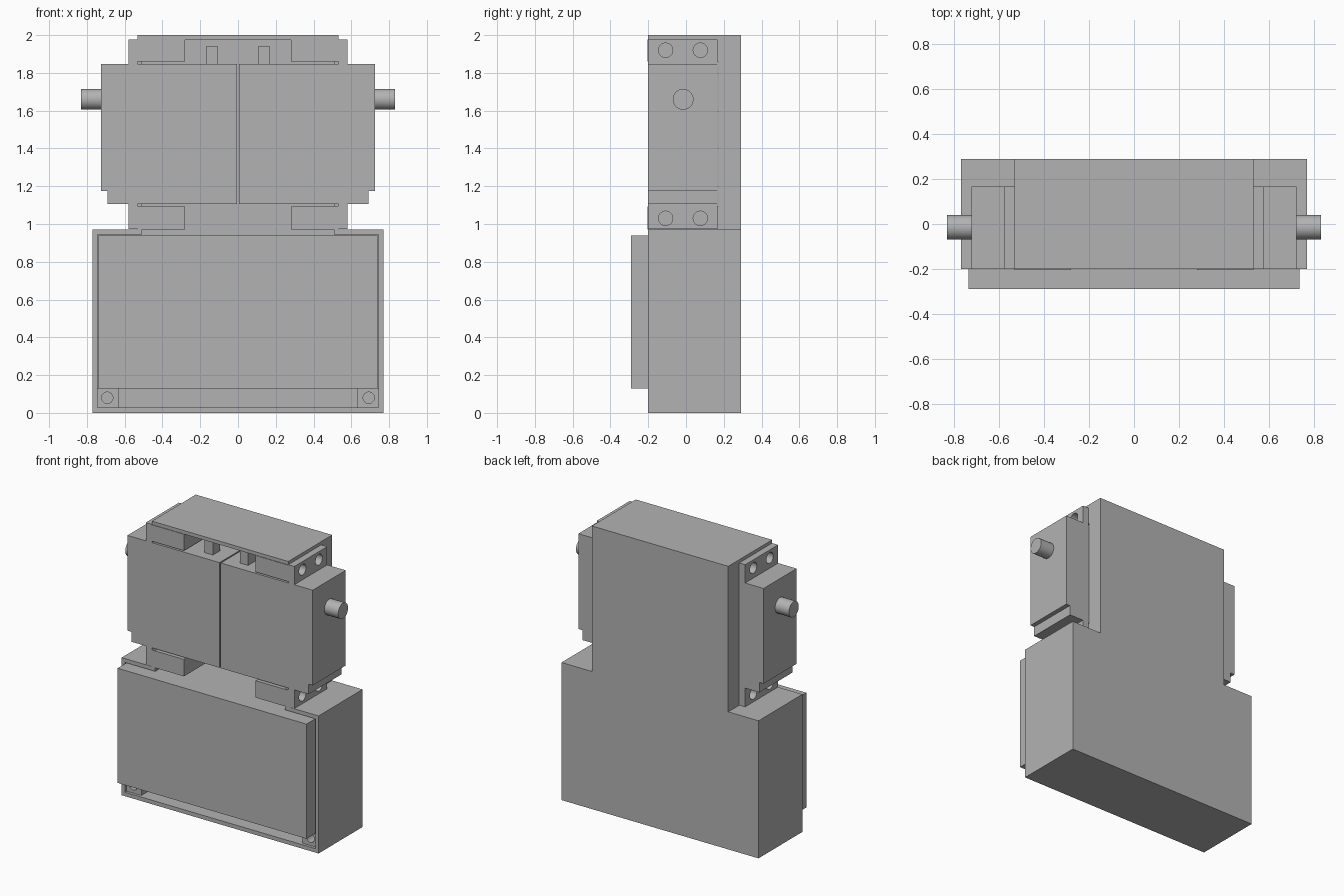
import bpy, bmesh, math
from mathutils import Matrix

if "Cube" in bpy.data.objects:
    bpy.data.objects.remove(bpy.data.objects["Cube"])

grey = bpy.data.materials.new("plain_grey")
grey.diffuse_color = (0.45, 0.45, 0.45, 1)
grey.use_nodes = True
grey.node_tree.nodes["Principled BSDF"].inputs["Base Color"].default_value = grey.diffuse_color


def finish(name, bm):
    bmesh.ops.recalc_face_normals(bm, faces=bm.faces)
    me = bpy.data.meshes.new(name)
    bm.to_mesh(me)
    bm.free()
    me.materials.append(grey)
    ob = bpy.data.objects.new(name, me)
    bpy.context.collection.objects.link(ob)
    return ob


def extrude(name, pts, y0, y1, side=1):
    """Extrude an x-z outline along y; side=-1 mirrors it in x."""
    bm = bmesh.new()
    face = bm.faces.new([bm.verts.new((x * side, y0, z)) for x, z in pts])
    new = bmesh.ops.extrude_face_region(bm, geom=[face])["geom"]
    bmesh.ops.translate(bm, vec=(0, y1 - y0, 0),
                        verts=[v for v in new if isinstance(v, bmesh.types.BMVert)])
    return finish(name, bm)


def box(name, x0, x1, y0, y1, z0, z1, side=1):
    return extrude(name, [(x0, z0), (x1, z0), (x1, z1), (x0, z1)], y0, y1, side)


def rod(name, centre, radius, length, axis):
    bm = bmesh.new()
    bmesh.ops.create_cone(bm, cap_ends=True, segments=32, radius1=radius,
                          radius2=radius, depth=length)
    turn = Matrix.Rotation(math.pi / 2, 4, "Y" if axis == "x" else "X")
    bm.transform(Matrix.Translation(centre) @ turn)
    return finish(name, bm)


def smooth(ob):
    bpy.ops.object.select_all(action="DESELECT")
    ob.select_set(True)
    bpy.context.view_layer.objects.active = ob
    bpy.ops.object.shade_smooth_by_angle()


def cut(targets, cutter):
    for ob in targets:
        mod = ob.modifiers.new("cut", "BOOLEAN")
        mod.operation = "DIFFERENCE"
        mod.solver = "EXACT"
        mod.object = cutter
        bpy.context.view_layer.objects.active = ob
        bpy.ops.object.modifier_apply(modifier=mod.name)
    bpy.data.objects.remove(cutter)


def tee(wide, narrow, bottom, shoulder, top):
    return [(-wide, bottom), (wide, bottom), (wide, shoulder), (narrow, shoulder),
            (narrow, top), (-narrow, top), (-narrow, shoulder), (-wide, shoulder)]


# Open-fronted T-shaped shell
shell = extrude("shell", tee(0.77, 0.533, 0, 0.972, 2.0), -0.2, 0.29)
cut([shell], extrude("cavity", tee(0.745, 0.507, 0.028, 0.945, 1.975), -0.3, 0.265))
cut([shell], box("side_openings", -0.7, 0.7, -0.3, 0.172, 1.095, 1.86))

# Battery box filling the lower half
box("battery_box", -0.738, 0.738, -0.29, 0.264, 0.13, 0.94)

servo_outline = [(0.005, 1.105), (0.533, 1.105), (0.533, 0.973), (0.58, 0.973),
                 (0.58, 1.105), (0.692, 1.105), (0.692, 1.175), (0.724, 1.175),
                 (0.724, 1.848), (0.58, 1.848), (0.58, 1.977), (0.533, 1.977),
                 (0.533, 1.848), (0.005, 1.848)]

for side, tag in ((-1, "left"), (1, "right")):
    # Servo with mounting flanges, output shaft and cable stub
    servo = extrude("servo_" + tag, servo_outline, -0.2, 0.168, side)
    smooth(rod("servo_shaft_" + tag, (side * 0.765, -0.015, 1.66), 0.055, 0.134, "x"))
    box("cable_stub_" + tag, 0.105, 0.17, -0.13, -0.05, 1.84, 1.94, side)

    # Blocks the flanges screw into
    upper = box("upper_mount_" + tag, 0.28, 0.532, -0.204, 0.168, 1.86, 1.976, side)
    lower = box("lower_mount_" + tag, 0.28, 0.532, -0.204, 0.168, 0.972, 1.092, side)

    # Screw holes through the flanges
    for z, block in ((1.92, upper), (1.03, lower)):
        for y in (-0.108, 0.076):
            cut([servo, shell, block],
                rod("hole", (side * 0.54, y, z), 0.038, 0.2, "x"))

    # Corner post with a screw hole below the battery box
    post = box("corner_post_" + tag, 0.63, 0.746, -0.18, 0.266, 0.027, 0.129, side)
    cut([post], rod("hole", (side * 0.692, -0.15, 0.08), 0.03, 0.3, "y"))
